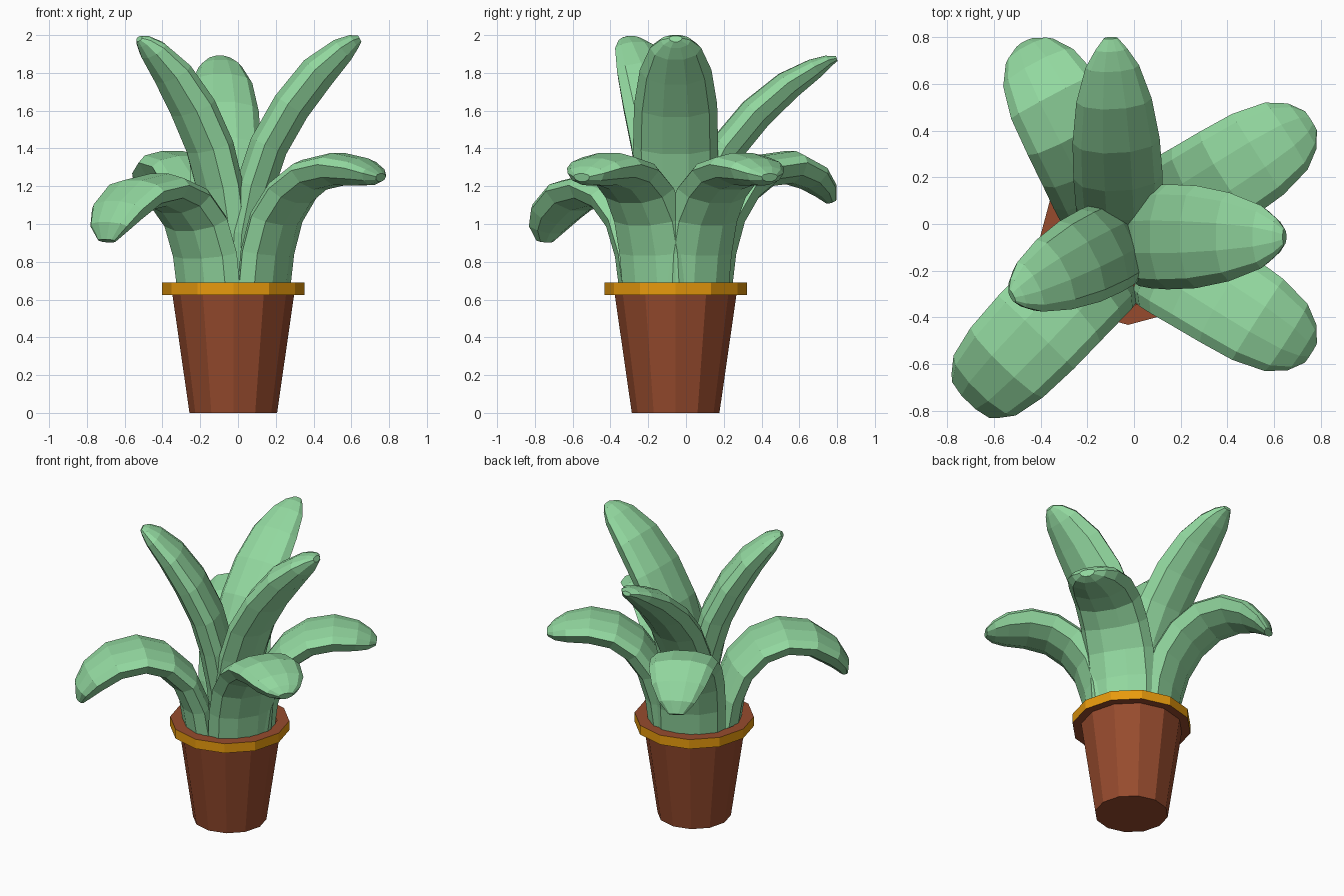
import bpy, bmesh, math
from mathutils import Vector

if "Cube" in bpy.data.objects:
    bpy.data.objects.remove(bpy.data.objects["Cube"])

CX, CY = -0.025, -0.055      # pot axis


def material(name, rgb):
    m = bpy.data.materials.new(name)
    m.diffuse_color = (*rgb, 1)
    m.use_nodes = True
    m.node_tree.nodes["Principled BSDF"].inputs["Base Color"].default_value = m.diffuse_color
    return m


GREEN = material("leaf green", (0.29, 0.69, 0.35))
BROWN = material("terracotta brown", (0.31, 0.071, 0.027))
GOLD = material("rim gold", (0.80, 0.32, 0.004))


def finish(name, bm, mats):
    bmesh.ops.recalc_face_normals(bm, faces=bm.faces)
    me = bpy.data.meshes.new(name)
    bm.to_mesh(me)
    bm.free()
    for m in mats:
        me.materials.append(m)
    ob = bpy.data.objects.new(name, me)
    ob.location = (CX, CY, 0)
    bpy.context.collection.objects.link(ob)
    return ob


def loft(bm, rings):
    """Join rings of points with quads and cap both ends."""
    vs = [[bm.verts.new(p) for p in ring] for ring in rings]
    n = len(vs[0])
    for a, b in zip(vs, vs[1:]):
        for i in range(n):
            j = (i + 1) % n
            bm.faces.new((a[i], a[j], b[j], b[i]))
    bm.faces.new(vs[0])
    bm.faces.new(vs[-1])


# Pot: twelve-sided lathe with a flat rim and sunken soil; outer rim band is gold
profile = [(0.232, 0), (0.322, 0.625), (0.377, 0.625), (0.377, 0.69),
           (0.30, 0.69), (0.29, 0.67)]
bm = bmesh.new()
loft(bm, [[(r * math.cos(math.tau * i / 12), r * math.sin(math.tau * i / 12), z)
           for i in range(12)] for r, z in profile])
for f in bm.faces:
    c = f.calc_center_median()
    if 0.63 < c.z < 0.68 and c.xy.length > 0.34:
        f.material_index = 1
finish("pot", bm, [BROWN, GOLD])


def leaf(name, angle, path, widths, top=0.065, bottom=0.115, shift=0.0):
    """Thick leaf: domed section, deeper below, swept along an (r, z) path."""
    a = math.radians(angle)
    out = Vector((math.cos(a), math.sin(a), 0))
    side = Vector((-math.sin(a), math.cos(a), 0))
    pts = [out * r + side * shift + Vector((0, 0, z)) for r, z in path]
    rings = []
    for k, (p, w) in enumerate(zip(pts, widths)):
        t = (pts[min(k + 1, len(pts) - 1)] - pts[max(k - 1, 0)]).normalized()
        nrm = t.cross(side).normalized()      # upper, inward-facing side
        thick = min(1, w / 0.40)
        ring = []
        for i in range(10):
            u = math.tau * i / 10
            s, h = math.cos(u), math.sin(u)
            depth = (top if h > 0 else bottom) * thick
            ring.append(p + side * s * w / 2 + nrm * (h * depth + 0.025 * thick))
        rings.append(ring)
    bm = bmesh.new()
    loft(bm, rings)
    finish(name, bm, [GREEN])


# Outer arching leaves
wide = [0.44, 0.45, 0.45, 0.44, 0.43, 0.41, 0.34, 0.23, 0.10]
arch = [(0.20, 0.65), (0.225, 0.85), (0.28, 1.03), (0.38, 1.17), (0.51, 1.26),
        (0.66, 1.29), (0.80, 1.275), (0.88, 1.255), (0.925, 1.245)]
arch_back = [(0.20, 0.65), (0.225, 0.85), (0.28, 1.03), (0.38, 1.18), (0.52, 1.28),
             (0.68, 1.30), (0.81, 1.25), (0.89, 1.18), (0.93, 1.12)]
droop = [(0.20, 0.65), (0.23, 0.84), (0.30, 1.01), (0.42, 1.13), (0.57, 1.18),
         (0.74, 1.15), (0.87, 1.06), (0.935, 0.98), (0.96, 0.91)]
droop_wide = [0.44, 0.45, 0.45, 0.45, 0.45, 0.43, 0.37, 0.27, 0.12]
leaf("outer_leaf_front_right", -32.5, arch, wide)
leaf("outer_leaf_back_right", 32.5, arch, wide)
leaf("outer_leaf_back_left", 118, arch_back, wide)
leaf("outer_leaf_front_left", 226, droop, droop_wide)

# Inner upright leaves
slim = [0.36, 0.42, 0.44, 0.45, 0.44, 0.38, 0.27, 0.16, 0.07]
upright = [(0.05, 0.65), (0.07, 0.95), (0.12, 1.20), (0.19, 1.41), (0.31, 1.62),
           (0.45, 1.80), (0.58, 1.92), (0.64, 1.965), (0.67, 1.98)]
upright_left = [(r * 0.85 - 0.01, z) for r, z in upright]
lean = [(0.06, 0.65), (0.09, 0.92), (0.16, 1.18), (0.28, 1.40), (0.43, 1.58),
        (0.60, 1.73), (0.74, 1.82), (0.81, 1.86), (0.855, 1.875)]
leaf("inner_leaf_right", 0, upright, slim, 0.085, 0.13)
leaf("inner_leaf_front_left", 207, upright_left, [w * 0.88 for w in slim], 0.085, 0.13)
leaf("inner_leaf_back", 93, lean, [w * 0.85 for w in slim], 0.08, 0.12, 0.03)
